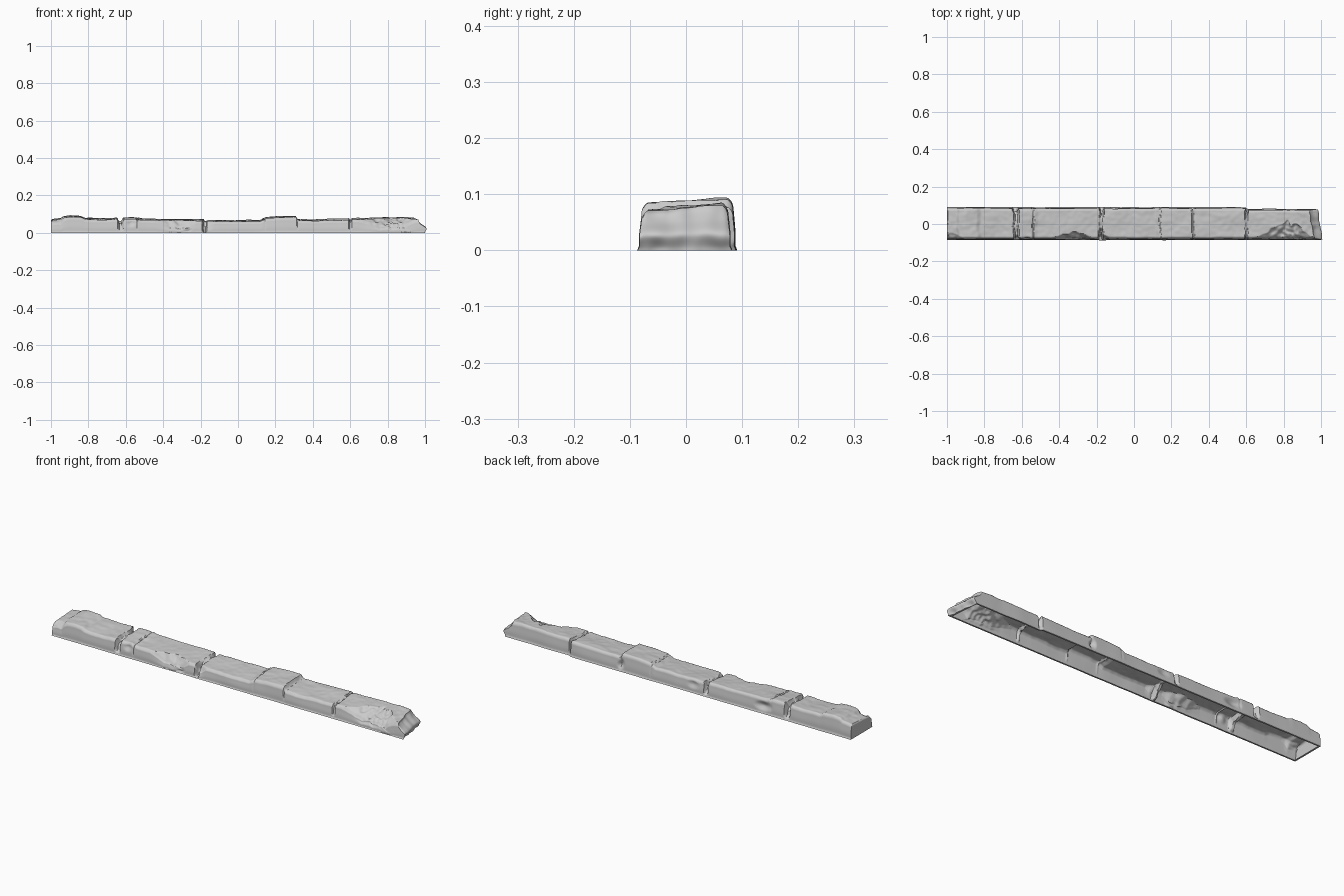
import bpy, bmesh
from mathutils import Vector, noise

if "Cube" in bpy.data.objects:
    bpy.data.objects.remove(bpy.data.objects["Cube"])

NX, NS, NT = 460, 40, 20          # steps along, across and up

# Skyline of the stones along the back edge: (x, z)
SKY = [(-1, .074), (-.95, .08), (-.935, .09), (-.9, .094), (-.84, .09), (-.82, .082),
       (-.72, .078), (-.64, .082), (-.605, .083), (-.535, .082), (-.515, .077),
       (-.3, .074), (-.18, .073), (-.165, .07), (.0, .068), (.115, .07),
       (.145, .086), (.22, .089), (.312, .092), (.322, .073), (.45, .074),
       (.595, .077), (.61, .079), (.75, .083), (.93, .085), (1, .08)]

# Joints: x, half width, depth at front, middle, back
JOINTS = [(-.63, .017, .024, .016, .03), (-.175, .013, .03, .006, .026),
          (.6, .008, .012, .006, .022), (.315, .005, .006, .005, .006),
          (-.54, .005, .005, .005, .003), (.14, .005, .003, .004, .003)]

# Broken front corners: x start, x peak, x end, reach in y, drop in z
CHIPS = [(-.47, -.3, -.21, .035, .03), (.62, .85, 1.02, .10, .036),
         (-1.02, -.98, -.9, .03, .014), (-.2, -.17, -.12, .02, .02)]

# Hollows in the side walls: x, side, z, radius, depth
DENTS = [(-.27, -1, .03, .03, .006), (.31, 1, .035, .025, .012), (-.5, 1, .04, .06, .012),
         (-.57, -1, .06, .03, .008), (.8, -1, .06, .09, .006), (-.1, 1, .05, .04, .006)]


def smooth(a, b, v):
    v = max(0, min(1, (v - a) / (b - a)))
    return v * v * (3 - 2 * v)


def lookup(table, x):
    for (a, p), (b, q) in zip(table, table[1:]):
        if x <= b:
            return p + (q - p) * max(0, (x - a) / (b - a))
    return table[-1][1]


def n(x, y, z, f, seed=0):
    return noise.noise(Vector((x * f + seed, y * f, z * f)))


def stone(u, s, t):
    """Map unit box coordinates (u 0..1, s -1..1, t 0..1) to the weathered surface."""
    x0 = -1 + 2 * u
    y0, z0 = .086 * s, .075 * t
    xw = x0 + .010 * n(0, y0, x0 * .1, 22, 5) * (abs(x0) < .97)

    # Height with a gentle tilt toward the front, and ragged wear
    h = lookup(SKY, xw) - .0045 * (1 - s)
    h += .0035 * n(x0, y0, 0, 11) + .0015 * n(x0, y0, 0, 35)
    for a, p, b, reach, drop in CHIPS:
        w = smooth(a, p, x0) if x0 < p else 1 - smooth(p, b, x0)
        edge = reach * w * (1 + .5 * n(x0, y0, 0, 25, 9))
        if edge > .003:
            k = max(0, min(1, (-.086 + edge - y0) / edge))
            h -= drop * min(1, w * 1.5) * k ** .7 * (1 + .35 * n(x0, y0, 0, 40, 3))

    # Walls, with the last stone set back at the rear
    front = -.083 - .002 * n(x0, 0, z0, 9, 2)
    back = .087 - .009 * smooth(.595, .61, x0) + .002 * n(x0, 1, z0, 9, 4)
    flare = .003 * (1 - smooth(0, .12, t))
    inset_f = inset_b = .004 * smooth(.3, 1, t)

    # Joints cut the top and walls
    for jx, w, df, dm, db in JOINTS:
        k = 1 - smooth(.45, 1, abs(xw - jx) / w)
        if k > 0:
            end = smooth(.35, .75, abs(s))
            h -= k * (dm + ((db if s > 0 else df) - dm) * end)
            low = smooth(.15, .5, t)
            inset_f += k * df * .55 * low
            inset_b += k * db * .55 * low
    for dx, side, dz, r, d in DENTS:
        k = d * (1 - smooth(0, 1, (((x0 - dx) / r) ** 2 + ((z0 - dz) / .03) ** 2) ** .5))
        if side < 0:
            inset_f += k
        else:
            inset_b += k

    # Rounded upper arrises
    r = .10
    ks, kt = max(0, (abs(s) - 1 + r) / r), max(0, (t - .88) / .12)
    h -= .006 * ks * ks
    inset_f += .004 * kt * kt
    inset_b += .003 * kt * kt
    front += inset_f - flare
    back += flare - inset_b
    y = front + (back - front) * (s + 1) / 2

    # Right end slants back toward the top and rear; left end is nearly plain
    tip = .984 - .013 * s - .034 * smooth(.35, 1, t) + .012 * smooth(0, .35, t) * (1 - smooth(.35, .7, t))
    tip += .006 * n(0, y0, z0, 28, 7)
    x = x0 + (tip - 1) * smooth(.88, 1, u) + .005 * kt * kt * (1 - smooth(0, .008, u))
    return Vector((x, y, max(0, h) * t))


def patch(bm, na, nb, f):
    """Grid of quads whose corners are f(a, b) for a, b in 0..1."""
    g = [[bm.verts.new(f(i / na, j / nb)) for j in range(nb + 1)] for i in range(na + 1)]
    for i in range(na):
        for j in range(nb):
            bm.faces.new((g[i][j], g[i + 1][j], g[i + 1][j + 1], g[i][j + 1]))


bm = bmesh.new()
# Top, two long walls and two ends; the underside stays open
patch(bm, NX, NS, lambda a, b: stone(a, 2 * b - 1, 1))
patch(bm, NX, NT, lambda a, b: stone(a, -1, b))
patch(bm, NX, NT, lambda a, b: stone(1 - a, 1, b))
patch(bm, NS, NT, lambda a, b: stone(1, 2 * a - 1, b))
patch(bm, NS, NT, lambda a, b: stone(0, 1 - 2 * a, b))
bmesh.ops.remove_doubles(bm, verts=bm.verts, dist=1e-5)

# Narrow lip turned in around the open underside
rim = [e for e in bm.edges if e.is_boundary]
new = bmesh.ops.extrude_edge_only(bm, edges=rim)["geom"]
for v in (g for g in new if isinstance(g, bmesh.types.BMVert)):
    v.co.y *= .91
    v.co.x = max(-.991, min(v.co.x, .975 - .08 * v.co.y))
bmesh.ops.recalc_face_normals(bm, faces=bm.faces)

me = bpy.data.meshes.new("stone_ledge")
bm.to_mesh(me)
bm.free()
ledge = bpy.data.objects.new("stone_ledge", me)
bpy.context.collection.objects.link(ledge)
bpy.context.view_layer.objects.active = ledge
ledge.select_set(True)
bpy.ops.object.shade_smooth_by_angle(angle=0.7)
